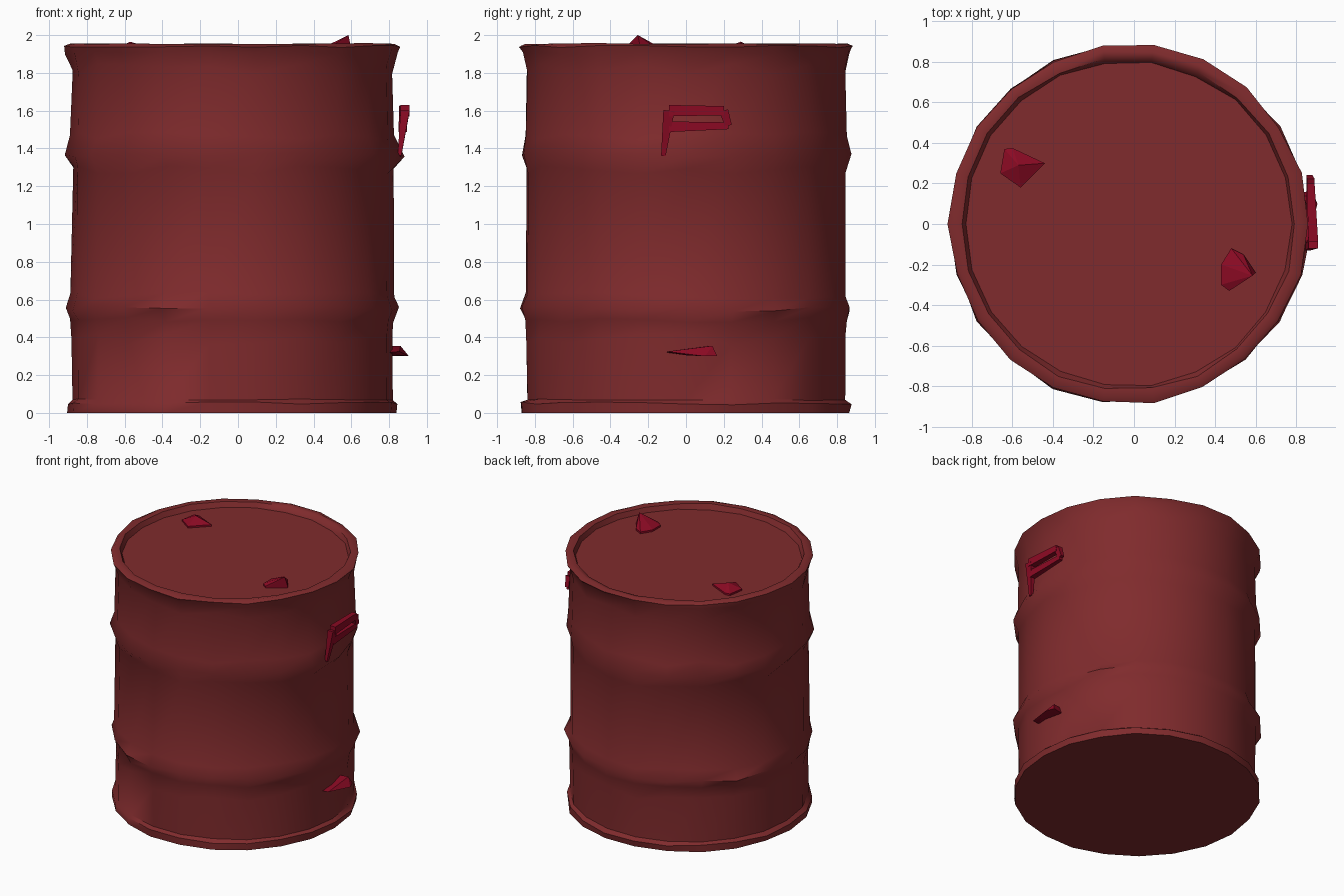
import bpy, bmesh, math, random
from mathutils import Vector

if "Cube" in bpy.data.objects:
    bpy.data.objects.remove(bpy.data.objects["Cube"])

random.seed(4)
CX, SIDES = -0.029, 22


def material(name, rgb):
    m = bpy.data.materials.new(name)
    m.diffuse_color = (*rgb, 1)
    m.use_nodes = True
    m.node_tree.nodes["Principled BSDF"].inputs["Base Color"].default_value = m.diffuse_color
    return m


RUST = material("rust red", (0.215, 0.024, 0.026))
CRIMSON = material("crimson", (0.26, 0.003, 0.017))


def finish(name, bm, mat, smooth=None):
    bmesh.ops.recalc_face_normals(bm, faces=bm.faces)
    me = bpy.data.meshes.new(name)
    bm.to_mesh(me)
    bm.free()
    me.materials.append(mat)
    ob = bpy.data.objects.new(name, me)
    bpy.context.collection.objects.link(ob)
    if smooth:
        bpy.context.view_layer.objects.active = ob
        ob.select_set(True)
        bpy.ops.object.shade_smooth_by_angle(angle=math.radians(smooth))
        ob.select_set(False)
    return ob


def hull(name, points, mat):
    bm = bmesh.new()
    for p in points:
        bm.verts.new(p)
    bmesh.ops.convex_hull(bm, input=bm.verts)
    return finish(name, bm, mat)


def add_bar(bm, a, b, ra, rb):
    # tapered four-sided bar between two points
    a, b = Vector(a), Vector(b)
    side = Vector((1, 0, 0))
    up = (b - a).normalized().cross(side).normalized()
    ends = [[bm.verts.new(p + side * r * i + up * r * j)
             for i, j in ((-.8, -1), (.8, -1), (.8, 1), (-.8, 1))]
            for p, r in ((a, ra), (b, rb))]
    for k in range(4):
        n = (k + 1) % 4
        bm.faces.new((ends[0][k], ends[0][n], ends[1][n], ends[1][k]))
    bm.faces.new(ends[0])
    bm.faces.new(ends[1])


# barrel: (radius, height, radial wobble, height wobble)
profile = [(0.872, 0.0, 0.008, 0), (0.878, 0.05, 0.008, 0.008),
           (0.850, 0.07, 0.003, 0.004), (0.849, 0.39, 0.006, 0.03),
           (0.855, 0.495, 0.007, 0.015), (0.883, 0.55, 0.013, 0.015),
           (0.853, 0.62, 0.006, 0.02), (0.848, 1.28, 0.006, 0.03),
           (0.880, 1.365, 0.012, 0.012), (0.855, 1.46, 0.008, 0.03),
           (0.848, 1.82, 0.005, 0.03), (0.878, 1.905, 0.009, 0.01),
           (0.886, 1.94, 0.008, 0.006), (0.860, 1.955, 0.004, 0.003),
           (0.822, 1.95, 0.006, 0.003), (0.805, 1.911, 0.006, 0.001)]
DENT = {(8, 0): 0.03, (8, SIDES - 1): 0.022}  # hoop bulges under the handle
bm = bmesh.new()
rings = []
for i, (r, z, dr, dz) in enumerate(profile):
    ring = []
    for k in range(SIDES):
        a = 2 * math.pi * k / SIDES
        rr = r + random.uniform(-dr, dr) + DENT.get((i, k), 0)
        ring.append(bm.verts.new((CX + rr * math.cos(a), rr * math.sin(a),
                                  z + random.uniform(-dz, dz))))
    rings.append(ring)
for lo, hi in zip(rings, rings[1:]):
    for k in range(SIDES):
        n = (k + 1) % SIDES
        bm.faces.new((lo[k], lo[n], hi[n], hi[k]))
bm.faces.new(rings[0])
bm.faces.new(rings[-1])
finish("barrel_body", bm, RUST, 50)

# lid plugs: low crooked pyramids
for name, outline, peak in (
        ("left_plug", [(-.66, .25), (-.64, .37), (-.60, .375), (-.44, .30), (-.56, .18)],
         (-.57, .29, 1.965)),
        ("right_plug", [(.43, -.20), (.48, -.12), (.54, -.15), (.60, -.24), (.47, -.33), (.43, -.30)],
         (.585, -.255, 2.0))):
    hull(name, [(x, y, z) for x, y in outline for z in (1.90, 1.925)] + [peak], CRIMSON)

# bent spigot handle on the right side
bm = bmesh.new()
path = [((.855, -.12, 1.36), .012), ((.885, -.09, 1.60), .03),
        ((.872, .20, 1.60), .024), ((.866, .225, 1.52), .018),
        ((.872, -.09, 1.515), .028)]
for (p, rp), (q, rq) in zip(path, path[1:]):
    add_bar(bm, p, q, rp, rq)
finish("side_handle", bm, CRIMSON)

# small drain hook near the bottom
hull("drain_hook", [(.80, -.10, .32), (.80, .15, .30), (.80, .13, .355),
                    (.855, -.10, .325), (.905, .10, .30), (.88, .165, .30),
                    (.86, .14, .355), (.86, 0, .305)], CRIMSON)
